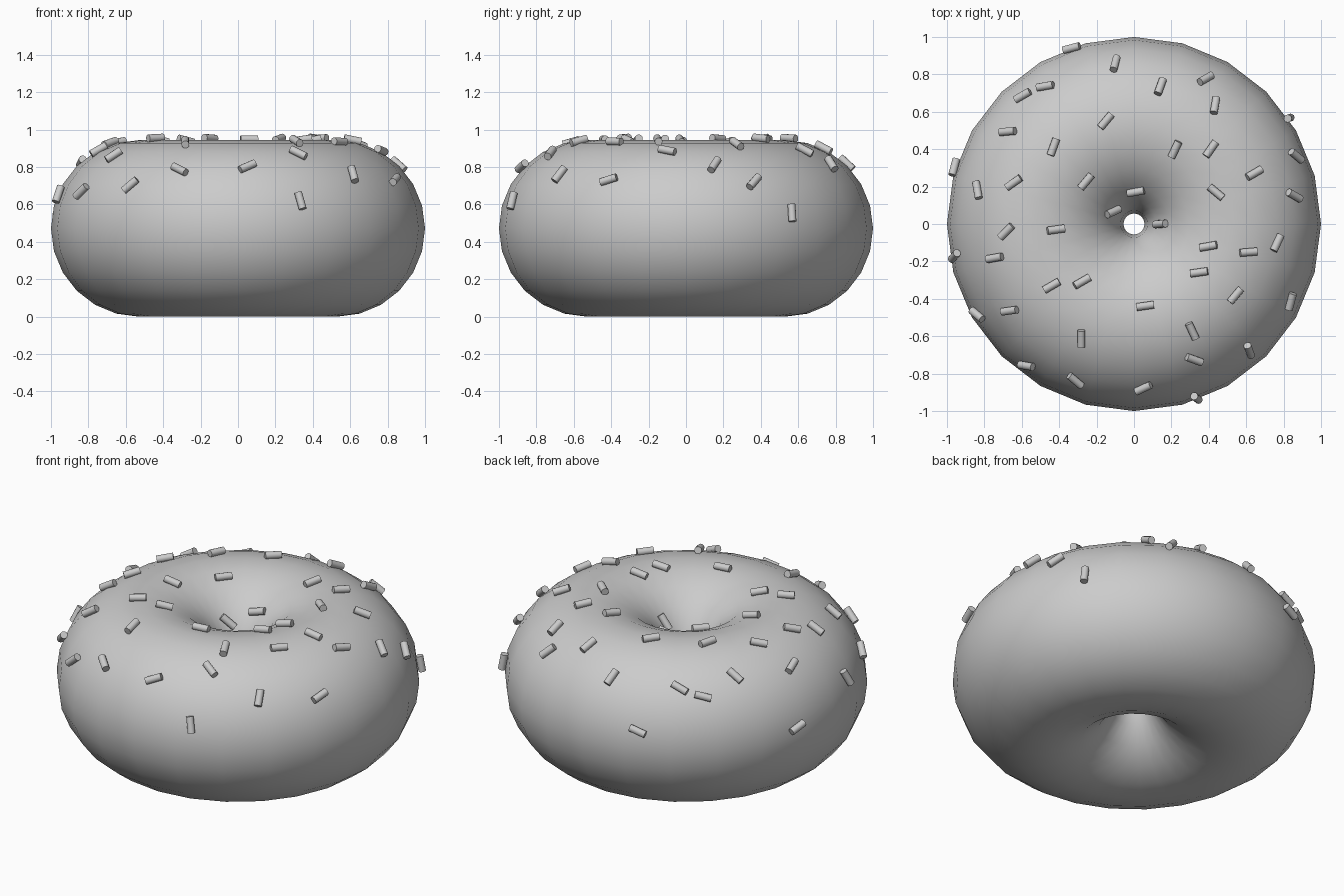
import bpy
import math
from mathutils import Matrix, Vector

MAJOR, MINOR = 0.528, 0.472      # ring radius and tube radius
LENGTH, RADIUS, LIFT = 0.093, 0.021, 0.012

cube = bpy.data.objects.get("Cube")
if cube:
    bpy.data.objects.remove(cube, do_unlink=True)

grey = bpy.data.materials.new("plain grey")
grey.use_nodes = True
grey.diffuse_color = (0.6, 0.6, 0.6, 1)
grey.node_tree.nodes["Principled BSDF"].inputs["Base Color"].default_value = grey.diffuse_color

# Dough ring
bpy.ops.mesh.primitive_torus_add(major_segments=24, minor_segments=24,
                                 major_radius=MAJOR, minor_radius=MINOR,
                                 location=(0, 0, MINOR))
ring = bpy.context.object
ring.name = "dough_ring"
ring.data.materials.append(grey)
bpy.ops.object.shade_smooth()

# One sprinkle mesh, lying along its own x axis, shared by all copies
bpy.ops.mesh.primitive_cylinder_add(vertices=12, radius=RADIUS, depth=LENGTH)
first = bpy.context.object
sprinkle_mesh = first.data
sprinkle_mesh.name = "sprinkle"
sprinkle_mesh.materials.append(grey)
bpy.ops.object.shade_smooth_by_angle(angle=math.radians(40))
sprinkle_mesh.transform(Matrix.Rotation(math.pi / 2, 4, "Y"))
bpy.data.objects.remove(first, do_unlink=True)


def add_sprinkle(number, x, y, heading):
    """Lay a sprinkle on the upper surface, tangent to it, with a heading seen from above."""
    r = math.hypot(x, y)
    out = r - MAJOR
    rise = math.sqrt(max(MINOR ** 2 - out ** 2, 0.002))
    normal = Vector((x / r * out, y / r * out, rise)).normalized()
    flat = Vector((math.cos(heading), math.sin(heading), 0))
    flat.z = -(flat.x * normal.x + flat.y * normal.y) / normal.z
    along = flat.normalized()
    side = normal.cross(along)
    sprinkle = bpy.data.objects.new(f"sprinkle_{number:02d}", sprinkle_mesh)
    turn = Matrix((along, side, normal)).transposed().to_4x4()
    centre = Vector((x, y, MINOR + rise)) + normal * LIFT
    sprinkle.matrix_world = Matrix.Translation(centre) @ turn
    bpy.context.collection.objects.link(sprinkle)


# Sprinkle places: x and y in hundredths, heading in degrees
back = [(-33, 93, 15), (-10, 85, 75), (38, 77, 30), (14, 73, 70), (43, 63, 80),
        (-47, 73, 10), (-59, 68, 30), (-15, 55, 50), (-67, 49, 5), (-43, 41, 70),
        (22, 40, 65), (41, 40, 55), (82, 56, 20), (86, 36, -40), (64, 27, 30),
        (44, 17, -40), (85, 15, -30), (1, 18, 10), (-26, 23, 50), (-12, 7, 25),
        (15, 0, 5), (-64, 22, 35), (-83, 18, -80), (-95, 30, 75)]
front = [(-68, -4, 45), (-42, -3, 8), (-95, -17, 50), (-74, -18, 10), (40, -12, 10),
         (61, -15, 5), (76, -10, 65), (35, -26, 8), (54, -38, 50), (83, -41, 75),
         (-44, -33, 30), (-28, -31, 30), (6, -44, 8), (-66, -46, 8), (-83, -48, -40),
         (-28, -61, 90), (31, -57, -65), (61, -67, -70), (32, -72, -20),
         (-57, -75, -10), (-31, -83, -40), (5, -87, 25), (33, -92, -40)]
for number, (x, y, degrees) in enumerate(back + front, 1):
    add_sprinkle(number, x / 100, y / 100, math.radians(degrees))
